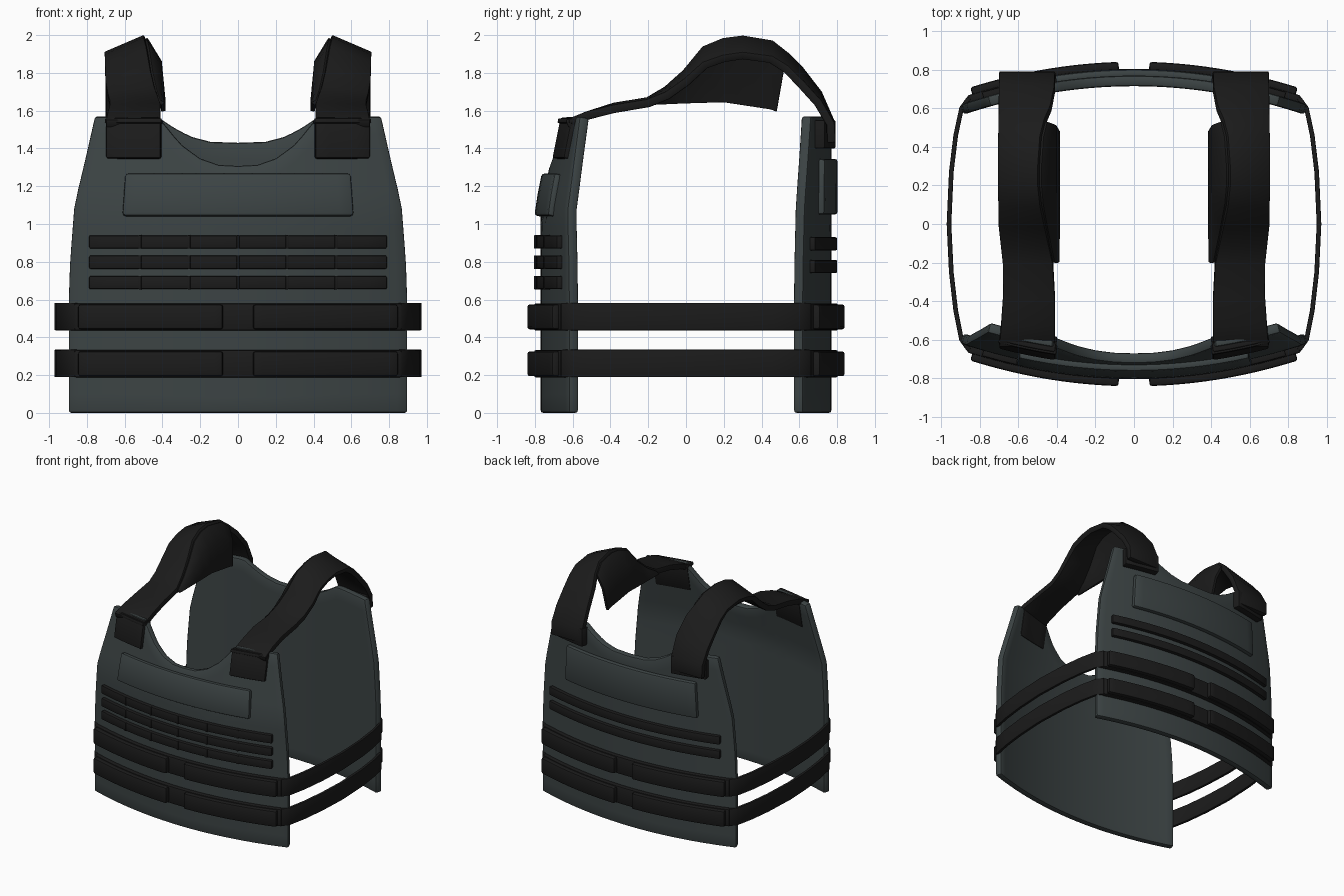
import bpy, bmesh, math
from mathutils import Vector

if "Cube" in bpy.data.objects:
    bpy.data.objects.remove(bpy.data.objects["Cube"])


def material(name, rgb):
    m = bpy.data.materials.new(name)
    m.diffuse_color = (*rgb, 1)
    m.use_nodes = True
    m.node_tree.nodes["Principled BSDF"].inputs["Base Color"].default_value = m.diffuse_color
    return m


GREY = material("slate_grey", (0.045, 0.057, 0.058))
BLACK = material("webbing_black", (0.011, 0.011, 0.011))


def interp(table, v):
    """Piecewise linear lookup in (key, value) pairs."""
    if v <= table[0][0]:
        return table[0][1]
    for (a, p), (b, q) in zip(table, table[1:]):
        if v <= b:
            return p + (q - p) * (v - a) / (b - a)
    return table[-1][1]


def sheet(name, rows, thick, mat, out=(0, 0, 1), offset=-1, bevel=0.01, mirror=False):
    """Thickened grid of points with rounded rims, optionally mirrored in x."""
    bm = bmesh.new()
    grid = [[bm.verts.new(p) for p in row] for row in rows]
    for r0, r1 in zip(grid, grid[1:]):
        for i in range(len(r0) - 1):
            bm.faces.new((r0[i], r0[i + 1], r1[i + 1], r1[i]))
    bm.normal_update()
    if sum((f.normal.dot(Vector(out)) for f in bm.faces)) < 0:
        bmesh.ops.reverse_faces(bm, faces=bm.faces[:])
    me = bpy.data.meshes.new(name)
    bm.to_mesh(me)
    bm.free()
    me.materials.append(mat)
    ob = bpy.data.objects.new(name, me)
    bpy.context.collection.objects.link(ob)
    sol = ob.modifiers.new("thickness", 'SOLIDIFY')
    sol.thickness, sol.offset = thick, offset
    if bevel:
        bev = ob.modifiers.new("rim", 'BEVEL')
        bev.width, bev.segments = bevel, 2
        bev.limit_method, bev.angle_limit = 'ANGLE', math.radians(50)
    if mirror:
        ob.modifiers.new("mirror", 'MIRROR').use_mirror_merge = False
    bpy.ops.object.select_all(action='DESELECT')
    ob.select_set(True)
    bpy.context.view_layer.objects.active = ob
    bpy.ops.object.convert(target='MESH')
    bpy.ops.object.shade_smooth_by_angle(angle=math.radians(35))
    return ob


def surf(side, x, z, proud=0.0):
    """Outer y of a body panel; the front (-1) leans back near the top."""
    lean = 0.2 * max(0.0, z - 1.07) if side < 0 else 0.0
    return side * (0.77 - 0.185 * x * x - lean + proud)


def plate(name, side, x0, x1, z0, z1, proud, mat, thick=None, cols=16, taper=0.0, **kw):
    """Plate that follows the curve of a body panel."""
    rows = []
    for j in range(3):
        z = z0 + (z1 - z0) * j / 2
        k = 1 - taper * j / 2
        xs = [(x0 + (x1 - x0) * i / cols) * k for i in range(cols + 1)]
        rows.append([(x, surf(side, x, z, proud), z) for x in xs])
    return sheet(name, rows, thick or proud + 0.015, mat, out=(0, side, 0), **kw)


# Body panels
WIDTH = [(0, 0.9), (0.6, 0.9), (0.8, 0.893), (1.1, 0.87), (1.35, 0.81), (1.57, 0.76)]
NECK = {
    -1: [(0, 1.31), (0.1, 1.315), (0.2, 1.35), (0.3, 1.42), (0.38, 1.5), (0.44, 1.57)],
    1: [(0, 1.43), (0.15, 1.435), (0.25, 1.46), (0.33, 1.495), (0.4, 1.535), (0.46, 1.57)],
}
for side, label in ((-1, "front"), (1, "back")):
    rows = []
    for j in range(17):
        row = []
        for i in range(-16, 17):
            s = i / 16
            z = interp(NECK[side], abs(s) * 0.8) * j / 16
            x = s * interp(WIDTH, z)
            row.append((x, surf(side, x, z), z))
        rows.append(row)
    sheet(label + "_panel", rows, 0.055, GREY, out=(0, side, 0), bevel=0.014)

    # Raised patch on the upper chest or back
    z0, z1 = ((1.045, 1.27) if side < 0 else (1.05, 1.345))
    plate(label + "_patch", side, -0.615, 0.615, z0, z1, 0.033, GREY,
          taper=0.025, bevel=0.016)

    # Narrow webbing rows
    for n, z in enumerate((0.905, 0.798, 0.69) if side < 0 else (0.895, 0.775)):
        plate(f"{label}_webbing_{n}", side, -0.79, 0.79, z - 0.035, z + 0.035,
              0.03, BLACK, bevel=0.008)
        if side < 0:
            for k in range(-2, 3):
                plate(f"webbing_stitch_{n}_{k + 2}", side, k * 0.26 - 0.007,
                      k * 0.26 + 0.007, z - 0.036, z + 0.036, 0.035, BLACK,
                      cols=1, bevel=0.003)

    # Waist bands with closing flaps
    for n, z in enumerate((0.26, 0.508)):
        plate(f"{label}_waist_band_{n}", side, -0.868, 0.868, z - 0.072, z + 0.072,
              0.035, BLACK)
        plate(f"{label}_waist_flap_{n}", side, 0.08, 0.85, z - 0.066, z + 0.066,
              0.072, BLACK, thick=0.05, bevel=0.014, mirror=True)

    # Blocks holding the shoulder strap ends
    z0, z1, proud = ((1.35, 1.565, 0.025) if side < 0 else (1.40, 1.55, 0.055))
    plate(label + "_strap_block", side, 0.41, 0.70, z0, z1, proud, BLACK,
          thick=0.085, cols=4, mirror=True)
    if side < 0:
        plate("front_strap_keeper", side, 0.405, 0.705, 1.535, 1.56, 0.035, BLACK,
              thick=0.05, cols=4, bevel=0.006, mirror=True)

# Side straps joining front and back
PATH = [(0.855, -0.655), (0.895, -0.6), (0.925, -0.45), (0.948, -0.25), (0.96, 0),
        (0.948, 0.27), (0.925, 0.46), (0.895, 0.6), (0.855, 0.655)]
for n, z in enumerate((0.262, 0.51)):
    rows = [[(x, y, z + d) for x, y in PATH] for d in (-0.073, 0, 0.073)]
    sheet(f"side_strap_{n}", rows, 0.024, BLACK, out=(1, 0, 0), offset=0,
          bevel=0.006, mirror=True)

# Shoulder straps: y, outer x, outer z, ridge x, ridge z
STRAP = [(-0.63, 0.70, 1.53, 0.41, 1.53), (-0.52, 0.69, 1.575, 0.41, 1.575),
         (-0.38, 0.68, 1.61, 0.41, 1.62), (-0.2, 0.68, 1.64, 0.42, 1.65),
         (-0.1, 0.69, 1.68, 0.44, 1.71), (0, 0.70, 1.75, 0.46, 1.80),
         (0.1, 0.70, 1.84, 0.48, 1.925), (0.2, 0.70, 1.875, 0.49, 1.967),
         (0.3, 0.70, 1.89, 0.49, 1.98), (0.45, 0.70, 1.87, 0.48, 1.955),
         (0.53, 0.70, 1.82, 0.46, 1.89), (0.6, 0.70, 1.75, 0.43, 1.82),
         (0.7, 0.70, 1.64, 0.41, 1.69), (0.765, 0.70, 1.53, 0.41, 1.54),
         (0.77, 0.70, 1.43, 0.41, 1.43)]
rows = [[(xo + (xr - xo) * t, y, zo + (zr - zo) * t) for t in (0, 0.5, 1)]
        for y, xo, zo, xr, zr in STRAP]
sheet("shoulder_strap", rows, 0.045, BLACK, offset=0, bevel=0.008, mirror=True)

# Padding folded down on the neck side of each strap
HEM = [(-0.2, 1.635), (0.2, 1.645), (0.3, 1.63), (0.53, 1.595)]
rows = []
for y, xo, zo, xr, zr in STRAP[3:11]:
    zb = interp(HEM, y)
    yb = y - 0.05 if y > 0.5 else y
    rows.append([(xr, y, zr), (min(xr, 0.415), (y * 2 + yb) / 3, zr + (zb - zr) * 0.35),
                 (0.395, yb, zb)])
sheet("shoulder_pad", rows, 0.025, BLACK, out=(-1, 0, 0), offset=0, bevel=0.005,
      mirror=True)
